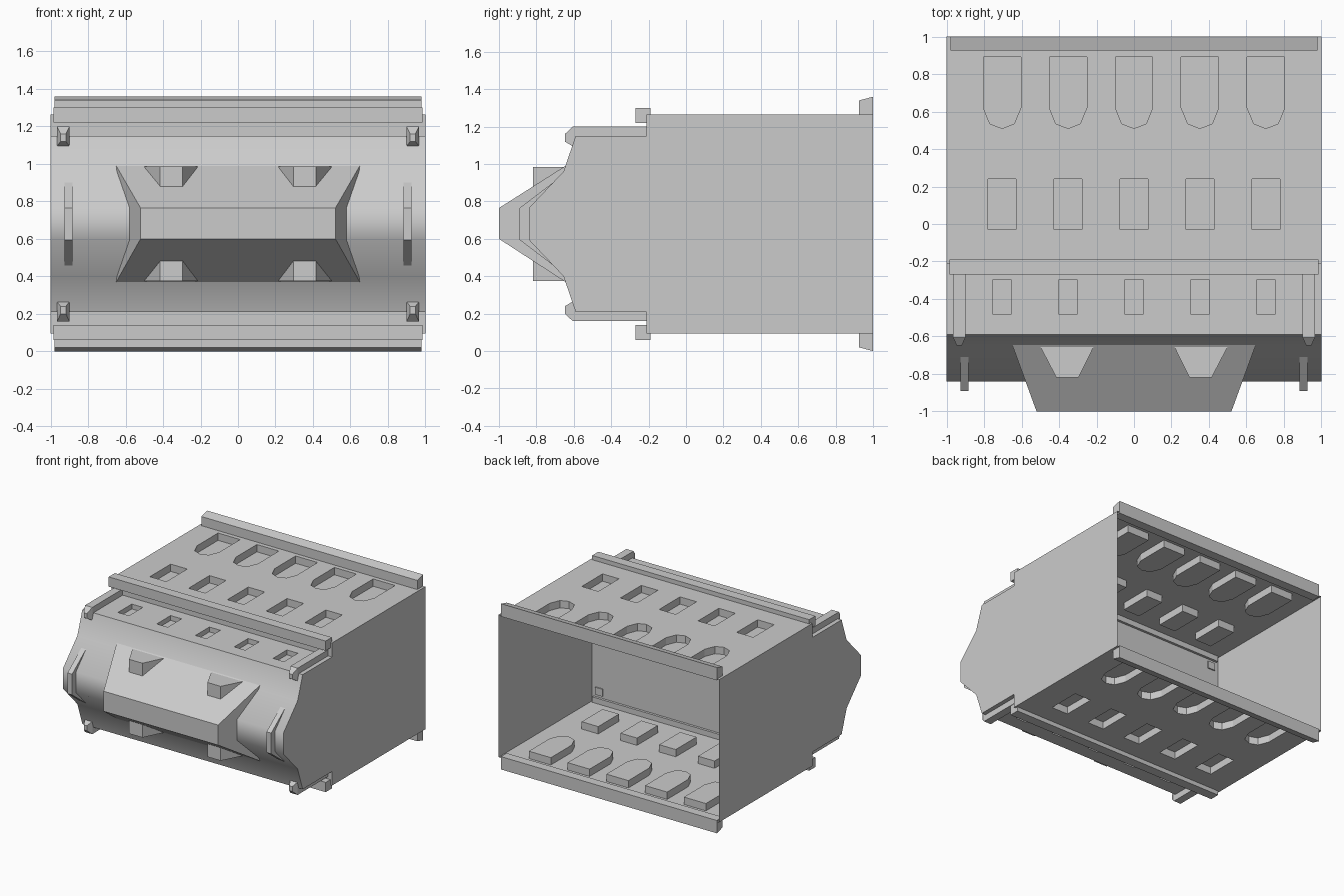
import bpy, bmesh
from mathutils import Vector

old = bpy.data.objects.get("Cube")
if old:
    bpy.data.objects.remove(old, do_unlink=True)

HEIGHT = 1.36            # everything is symmetric about half this height
TOP, STEP = 1.265, 1.15  # roof of the main box and of the front section
WALL, BROW = -0.21, -0.59

grey = bpy.data.materials.new("plain_grey")
grey.use_nodes = True
grey.diffuse_color = (0.6, 0.6, 0.6, 1)
grey.node_tree.nodes["Principled BSDF"].inputs["Base Color"].default_value = (0.6, 0.6, 0.6, 1)


def flip(points):
    return [(x, y, HEIGHT - z) for x, y, z in points]


def loft(bm, a, b):
    """Closed solid between two matching loops."""
    va = [bm.verts.new(p) for p in a]
    vb = [bm.verts.new(p) for p in b]
    faces = [bm.faces.new(va), bm.faces.new(vb)]
    n = len(va)
    for i in range(n):
        j = (i + 1) % n
        faces.append(bm.faces.new((va[i], va[j], vb[j], vb[i])))
    bmesh.ops.recalc_face_normals(bm, faces=faces)


def bar(bm, x0, x1, section):
    """Side profile of (y, z) points extruded along x."""
    loft(bm, [(x0, y, z) for y, z in section], [(x1, y, z) for y, z in section])


def mirror(bm, axis):
    """Add a reflected copy across the middle in x or z."""
    new = bmesh.ops.duplicate(bm, geom=bm.verts[:] + bm.edges[:] + bm.faces[:])["geom"]
    for v in new:
        if isinstance(v, bmesh.types.BMVert):
            if axis == "x":
                v.co.x = -v.co.x
            else:
                v.co.z = HEIGHT - v.co.z
    bmesh.ops.reverse_faces(bm, faces=[f for f in new if isinstance(f, bmesh.types.BMFace)])


def finish(name, bm, axes="", smooth=False):
    for axis in axes:
        mirror(bm, axis)
    mesh = bpy.data.meshes.new(name)
    bm.to_mesh(mesh)
    bm.free()
    mesh.materials.append(grey)
    for p in mesh.polygons:
        p.use_smooth = smooth
    obj = bpy.data.objects.new(name, mesh)
    bpy.context.collection.objects.link(obj)


def ring(bm, points, z):
    verts = [bm.verts.new((x, y, z)) for x, y in points]
    n = len(verts)
    return verts, [bm.edges.new((verts[i], verts[(i + 1) % n])) for i in range(n)]


def rectangle(x0, x1, y0, y1):
    return [(x0, y0), (x1, y0), (x1, y1), (x0, y1)]


def panel(name, y0, y1, z, pockets):
    """Thin sheet with sunken pockets, on the roof and the floor."""
    bm = bmesh.new()
    edges = ring(bm, rectangle(-1, 1, y0, y1), z)[1]
    rims = []
    for points, depth in pockets:
        verts, hole = ring(bm, points, z)
        edges += hole
        rims.append((verts, depth))
    bmesh.ops.triangle_fill(bm, edges=edges, use_beauty=True, normal=(0, 0, 1))
    for f in bm.faces:
        f.normal_update()
        if f.normal.z < 0:
            f.normal_flip()
    for rim, depth in rims:
        low = [bm.verts.new(v.co - Vector((0, 0, depth))) for v in rim]
        bm.faces.new(low)
        n = len(rim)
        for i in range(n):
            j = (i + 1) % n
            bm.faces.new((rim[j], rim[i], low[i], low[j]))
    finish(name, bm, "z")


# Roof and floor sheets with rows of five pockets
centres = [i * 0.352 for i in range(-2, 3)]
rear_row, middle_row, front_row = [], [], []
for c in centres:
    shield = [(-0.1, 0.89), (-0.1, 0.62), (-0.065, 0.535), (0, 0.51),
              (0.065, 0.535), (0.1, 0.62), (0.1, 0.89)]
    rear_row.append(([(c + x, y) for x, y in shield], 0.06))
    middle_row.append((rectangle(c - 0.075, c + 0.075, -0.03, 0.24), 0.06))
    front_row.append((rectangle(c - 0.05, c + 0.05, -0.48, -0.3), 0.04))
panel("main_panels", WALL, 1, TOP, rear_row + middle_row)
panel("front_panels", BROW, WALL, STEP, front_row)

# Curved front skin
half = [(BROW, STEP), (-0.655, 0.96), (-0.84, 0.765)]
nose = half + [(y, HEIGHT - z) for y, z in reversed(half)]
bm = bmesh.new()
left = [bm.verts.new((1, y, z)) for y, z in nose]
right = [bm.verts.new((-1, y, z)) for y, z in nose]
for i in range(len(nose) - 1):
    bm.faces.new((left[i], right[i], right[i + 1], left[i + 1]))
finish("front_skin", bm, smooth=True)

# Side walls share the full side outline
outline = ([(1, TOP), (WALL, TOP), (WALL, STEP)] + nose +
           [(WALL, HEIGHT - STEP), (WALL, HEIGHT - TOP), (1, HEIGHT - TOP)])
bm = bmesh.new()
side = bm.faces.new([bm.verts.new((1, y, z)) for y, z in outline])
side.normal_update()
if side.normal.x < 0:
    side.normal_flip()
finish("side_walls", bm, "x")

# Inner wall closing the front of the open box
bm = bmesh.new()
bm.faces.new([bm.verts.new((x, WALL, z)) for x, z in
              [(1, HEIGHT - TOP), (-1, HEIGHT - TOP), (-1, TOP), (1, TOP)]])
finish("inner_wall", bm)

# Rear rails and the cross bars at the step
bm = bmesh.new()
bar(bm, -0.98, 0.98, [(0.925, 1.255), (0.925, 1.34), (1, HEIGHT), (1, 1.255)])
finish("rear_rails", bm, "z")
bm = bmesh.new()
bar(bm, -0.985, 0.985, [(-0.27, 1.22), (-0.27, 1.3), (-0.19, 1.3), (-0.19, 1.22)])
finish("cross_bars", bm, "z")

# Corner runners with tapered hooks
bm = bmesh.new()
bar(bm, 0.9, 0.965, [(-0.2, 1.14), (-0.2, 1.2), (-0.6, 1.2), (-0.6, 1.14)])


def hook_end(w, y, z0, z1):
    return [(0.9325 + x, y, z) for x, z in [(-w, z0), (w, z0), (w, z1), (-w, z1)]]


loft(bm, hook_end(0.033, -0.58, 1.1, 1.2), hook_end(0.033, -0.605, 1.095, 1.2))
loft(bm, hook_end(0.033, -0.605, 1.095, 1.2), hook_end(0.014, -0.648, 1.12, 1.16))
finish("corner_runners", bm, "xz")

# Narrow ribs standing on the curved front
bm = bmesh.new()
bar(bm, 0.883, 0.925, [(-0.64, 0.955), (-0.89, 0.765), (-0.89, 0.595), (-0.64, 0.405)])
finish("front_ribs", bm, "x")

# Tapered centre block
block = [(-1, 0.6), (-1, 0.765), (-0.645, 0.99), (-0.645, 0.37)]
bm = bmesh.new()
loft(bm, *[[(s * (0.52 + 0.366 * (y + 1)), y, z) for y, z in block] for s in (-1, 1)])
finish("centre_block", bm)

# Four wedge lugs on the centre block
foot = [(0.215, -0.655), (0.5, -0.655), (0.415, -0.818), (0.295, -0.818)]
bm = bmesh.new()
loft(bm, [(x, y, 0.84) for x, y in foot], [(x, y, 0.985) for x, y in foot])
finish("wedge_lugs", bm, "xz")
